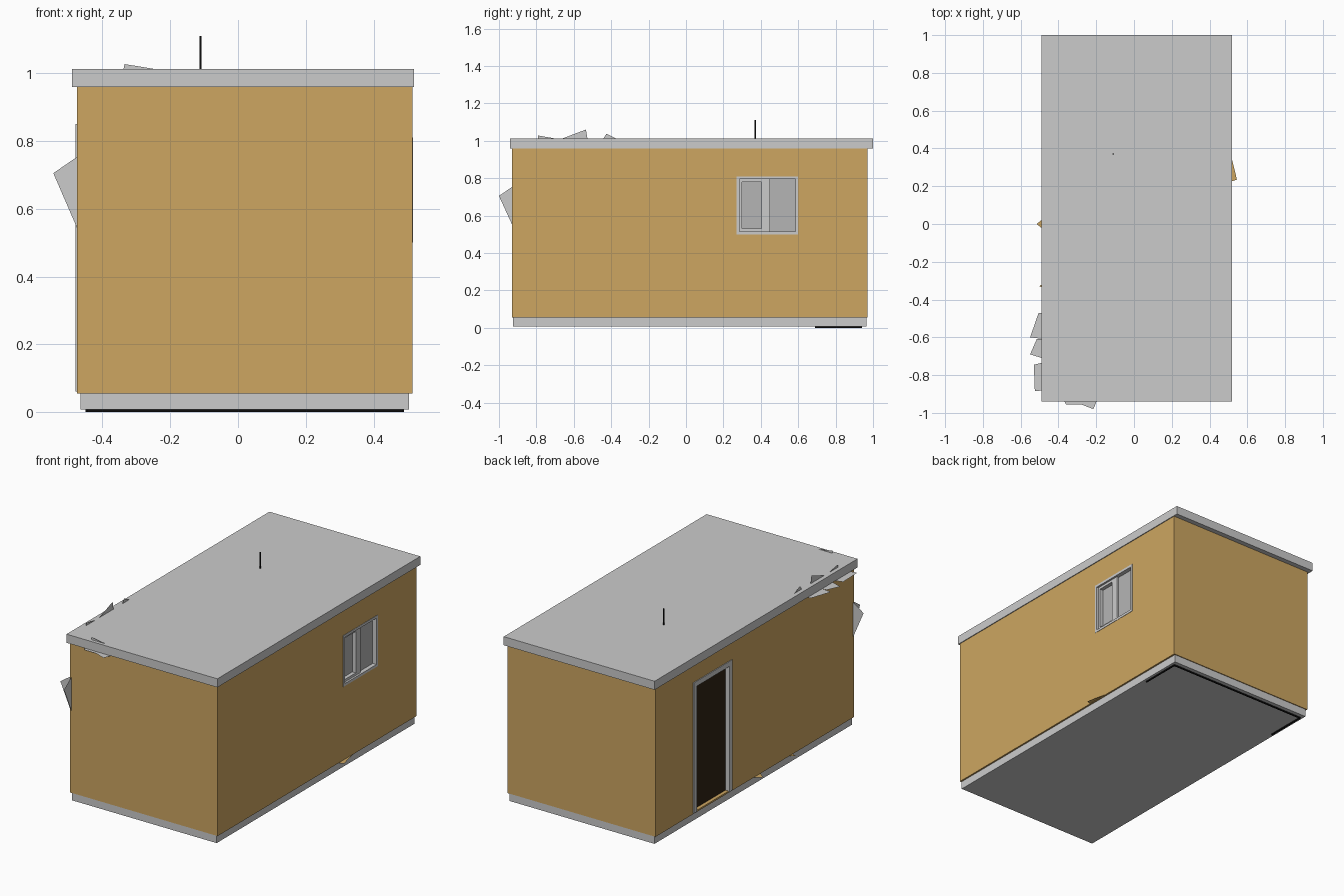
import bpy

if "Cube" in bpy.data.objects:
    bpy.data.objects.remove(bpy.data.objects["Cube"], do_unlink=True)


def material(name, r, g, b):
    m = bpy.data.materials.new(name)
    m.use_nodes = True
    m.diffuse_color = (r, g, b, 1)
    m.node_tree.nodes["Principled BSDF"].inputs["Base Color"].default_value = (r, g, b, 1)
    return m


GREY = material("light grey", 0.6, 0.6, 0.6)
PANE = material("pane grey", 0.46, 0.46, 0.46)
OCHRE = material("ochre", 0.61, 0.38, 0.12)
BROWN = material("dark brown", 0.03, 0.016, 0.007)
BLACK = material("black", 0.004, 0.004, 0.004)


def add_mesh(name, verts, faces, mat):
    me = bpy.data.meshes.new(name)
    me.from_pydata(verts, [], faces)
    me.materials.append(mat)
    ob = bpy.data.objects.new(name, me)
    bpy.context.scene.collection.objects.link(ob)
    return ob


def box(name, xs, ys, zs, mat):
    verts = [(x, y, z) for x in xs for y in ys for z in zs]
    faces = [(0, 1, 3, 2), (4, 6, 7, 5), (0, 4, 5, 1), (2, 3, 7, 6), (0, 2, 6, 4), (1, 5, 7, 3)]
    return add_mesh(name, verts, faces, mat)


def shard(name, axis, level, points, mat):
    """Flat broken sheet lying across one axis at a given level."""
    verts = []
    for p in points:
        v = list(p)
        v.insert(axis, level)
        verts.append(v)
    return add_mesh(name, verts, [tuple(range(len(verts)))], mat)


def recess(target, xs, ys, zs):
    cutter = box("cutter", xs, ys, zs, OCHRE)
    cutter.hide_render = True
    mod = target.modifiers.new("recess", "BOOLEAN")
    mod.operation = "DIFFERENCE"
    mod.solver = "EXACT"
    mod.object = cutter
    bpy.context.view_layer.objects.active = target
    bpy.ops.object.modifier_apply(modifier=mod.name)
    bpy.data.objects.remove(cutter, do_unlink=True)


def frame(name, xs, ys, zs, w, mat, sill=True):
    (y0, y1), (z0, z1) = ys, zs
    box(name + "_jamb_front", xs, (y0, y0 + w), zs, mat)
    box(name + "_jamb_back", xs, (y1 - w, y1), zs, mat)
    box(name + "_head", xs, (y0 + w, y1 - w), (z1 - w, z1), mat)
    if sill:
        box(name + "_sill", xs, (y0 + w, y1 - w), (z0, z0 + w), mat)


# Main shell
box("base", (-0.465, 0.505), (-0.925, 0.965), (0.008, 0.055), GREY)
walls = box("walls", (-0.475, 0.515), (-0.93, 0.97), (0.055, 0.96), OCHRE)
box("roof", (-0.49, 0.52), (-0.94, 1.0), (0.96, 1.012), GREY)

# Window on the left side
recess(walls, (0.47, 0.6), (0.27, 0.6), (0.5, 0.81))
frame("window", (0.48, 0.517), (0.27, 0.6), (0.5, 0.81), 0.015, GREY)
frame("sash", (0.48, 0.505), (0.285, 0.45), (0.515, 0.795), 0.015, GREY)
box("window_mullion", (0.48, 0.505), (0.405, 0.45), (0.515, 0.795), GREY)
box("sash_pane", (0.472, 0.482), (0.29, 0.42), (0.52, 0.79), PANE)
box("fixed_pane", (0.472, 0.492), (0.445, 0.59), (0.51, 0.8), PANE)

# Door on the right side
recess(walls, (-0.6, -0.435), (0.24, 0.61), (0.065, 0.85))
frame("door", (-0.48, -0.437), (0.24, 0.61), (0.06, 0.85), 0.03, GREY, sill=False)
box("door_leaf", (-0.455, -0.437), (0.27, 0.58), (0.066, 0.82), BROWN)

# Antenna and cable under the floor
box("antenna", (-0.113, -0.107), (0.367, 0.373), (1.0, 1.11), BLACK)
cable_z = (0.0, 0.008)
box("cable_back", (-0.45, 0.49), (0.935, 0.941), cable_z, BLACK)
for side, x in (("right", -0.45), ("left", 0.484)):
    box("cable_" + side, (x, x + 0.006), (0.69, 0.935), cable_z, BLACK)

# Loose sheets under the roof edge
shard("eave_sheet_a", 2, 0.957, [(-0.47, -0.47), (-0.505, -0.47), (-0.55, -0.6), (-0.47, -0.61)], GREY)
shard("eave_sheet_b", 2, 0.956, [(-0.47, -0.61), (-0.515, -0.61), (-0.55, -0.69), (-0.47, -0.715)], GREY)
shard("eave_sheet_c", 2, 0.957, [(-0.47, -0.73), (-0.53, -0.745), (-0.525, -0.885), (-0.47, -0.88)], GREY)
shard("eave_sheet_front", 2, 0.957,
      [(-0.38, -0.92), (-0.36, -0.955), (-0.28, -0.955), (-0.215, -0.98), (-0.19, -0.92)], GREY)

# Torn sheets standing through the roof and at the corner
shard("roof_tear_a", 0, -0.465, [(-0.79, 1.0), (-0.79, 1.028), (-0.66, 1.005)], GREY)
shard("roof_tear_b", 0, -0.465, [(-0.68, 1.005), (-0.535, 1.06), (-0.525, 1.0)], GREY)
shard("roof_tear_c", 0, -0.465, [(-0.45, 1.0), (-0.425, 1.037), (-0.35, 1.0)], GREY)
shard("roof_tear_front", 1, -0.92, [(-0.34, 1.0), (-0.335, 1.027), (-0.2, 1.005)], GREY)
shard("corner_tear_side", 0, -0.465, [(-0.92, 0.76), (-1.0, 0.705), (-0.92, 0.53)], GREY)
shard("corner_tear_front", 1, -0.92, [(-0.465, 0.76), (-0.545, 0.705), (-0.465, 0.52)], GREY)

# Floor sheets poking out at the foot of the walls
shard("floor_sheet_left", 2, 0.056, [(0.5, 0.42), (0.545, 0.235), (0.5, 0.22)], OCHRE)
shard("floor_sheet_right", 2, 0.056, [(-0.46, 0.045), (-0.515, 0.0), (-0.46, -0.045)], OCHRE)
shard("floor_sheet_right_small", 2, 0.056, [(-0.46, -0.3), (-0.502, -0.33), (-0.46, -0.345)], OCHRE)
